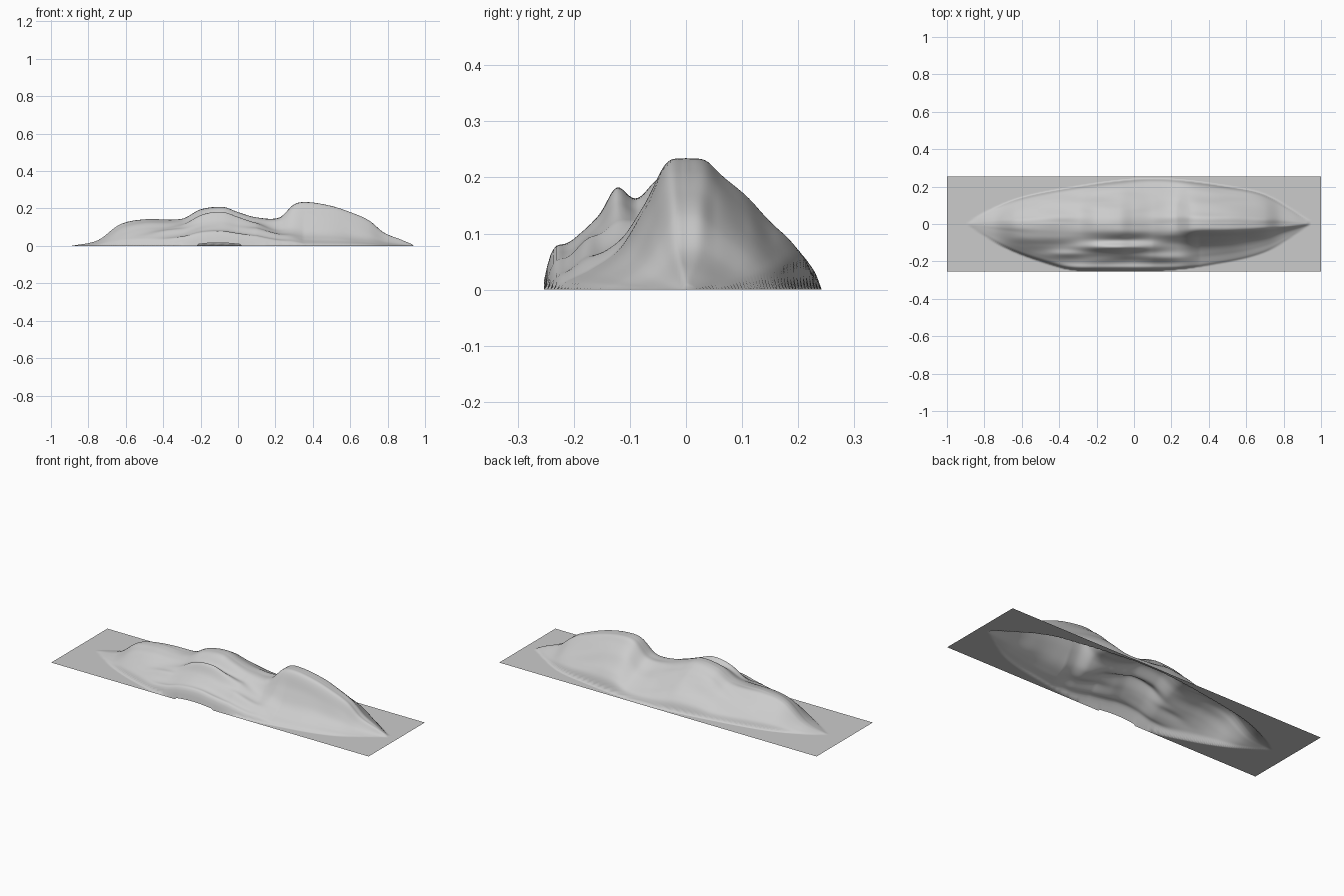
import bpy
import bmesh
from math import exp, sin
from mathutils import noise, Vector

if "Cube" in bpy.data.objects:
    bpy.data.objects.remove(bpy.data.objects["Cube"])

HALF_X, HALF_Y = 1.0, 0.253
COLS, ROWS = 200, 90

# Outline, crest and slope profiles as (position, value) pairs
CREST = [(-.89, 0), (-.75, .03), (-.63, .115), (-.5, .142), (-.3, .145), (-.2, .195), (-.08, .208),
         (0, .18), (.1, .152), (.22, .15), (.3, .222), (.37, .234), (.5, .213), (.6, .18),
         (.7, .135), (.78, .07), (.88, .03), (.95, 0)]
FRONT = [(-.88, .01), (-.7, .12), (-.5, .2), (-.3, .248), (.1, .25), (.4, .22), (.7, .15), (.93, .01)]
BACK = [(-.88, .01), (-.8, .06), (-.6, .14), (-.3, .2), (0, .238), (.2, .238), (.5, .2), (.7, .155), (.93, .02)]
ROUND = [(0, 1), (.16, .98), (.3, .87), (.5, .7), (.7, .5), (.85, .34), (.95, .2), (1, 0)]
HOLLOW = [(0, 1), (.16, .97), (.33, .62), (.5, .34), (.75, .15), (.95, .05), (1, 0)]


def sample(points, x):
    """Smooth interpolation through a list of points."""
    if x <= points[0][0]:
        return points[0][1]
    for i in range(len(points) - 1):
        (x0, v0), (x1, v1) = points[i], points[i + 1]
        if x <= x1:
            def slope(k):
                a, b = points[max(k - 1, 0)], points[min(k + 1, len(points) - 1)]
                return (b[1] - a[1]) / (b[0] - a[0])
            w, t = x1 - x0, (x - x0) / (x1 - x0)
            h = t * t * (3 - 2 * t)
            return (v0 * (1 - h) + v1 * h + w * t * (1 - t) * ((1 - t) * slope(i) - t * slope(i + 1)))
    return points[-1][1]


def bump(x, y, cx, cy, rx, ry):
    return exp(-((x - cx) / rx) ** 2 - ((y - cy) / ry) ** 2)


def height(x, y):
    edge = sample(FRONT if y < 0 else BACK, x)
    t = abs(y) / max(edge, .001)
    if t >= 1 or not -.88 < x < .93:
        return 0
    # Front slope turns hollow towards the right-hand peak
    mix = min(max((x - .1) / .25, 0), 1) if y < 0 else 0
    shape = sample(ROUND, t) * (1 - mix) + sample(HOLLOW, t) * mix
    z = sample(CREST, x) * shape
    # Front shoulder with a shallow trough behind it, and lower ledges
    z += .038 * bump(x, y, -.1, -.125, .17, .022)
    z -= .012 * bump(x, y, -.08, -.085, .2, .02)
    z += .014 * bump(x, y, .15, -.18, .14, .025)
    z += .012 * bump(x, y, -.35, -.16, .12, .02)
    z += .02 * bump(x, y, -.1, -.235, .35, .02)
    # Weathered folds running along the ridge
    fold = noise.noise(Vector((x * 5, y * 18, 1.7))) * .010 + sin(x * 17 + y * 9) * .002
    return max(0, z + fold * min(1, 4 * (1 - t)) * min(1, t * 4) * min(1, z * 10))


# Mountain sheet with its flat surround
bm = bmesh.new()
bmesh.ops.create_grid(bm, x_segments=COLS, y_segments=ROWS, size=1)
for v in bm.verts:
    v.co.x *= HALF_X
    v.co.y *= HALF_Y
    v.co.z = height(v.co.x, v.co.y)
mesh = bpy.data.meshes.new("mountain_terrain")
bm.to_mesh(mesh)
bm.free()
mountain = bpy.data.objects.new("mountain_terrain", mesh)
bpy.context.collection.objects.link(mountain)

# Light grey rock
rock = bpy.data.materials.new("light_grey_rock")
rock.use_nodes = True
rock.diffuse_color = (.6, .6, .6, 1)
rock.node_tree.nodes["Principled BSDF"].inputs["Base Color"].default_value = (.6, .6, .6, 1)
mesh.materials.append(rock)
mesh.polygons.foreach_set("use_smooth", [True] * len(mesh.polygons))
mesh.update()
